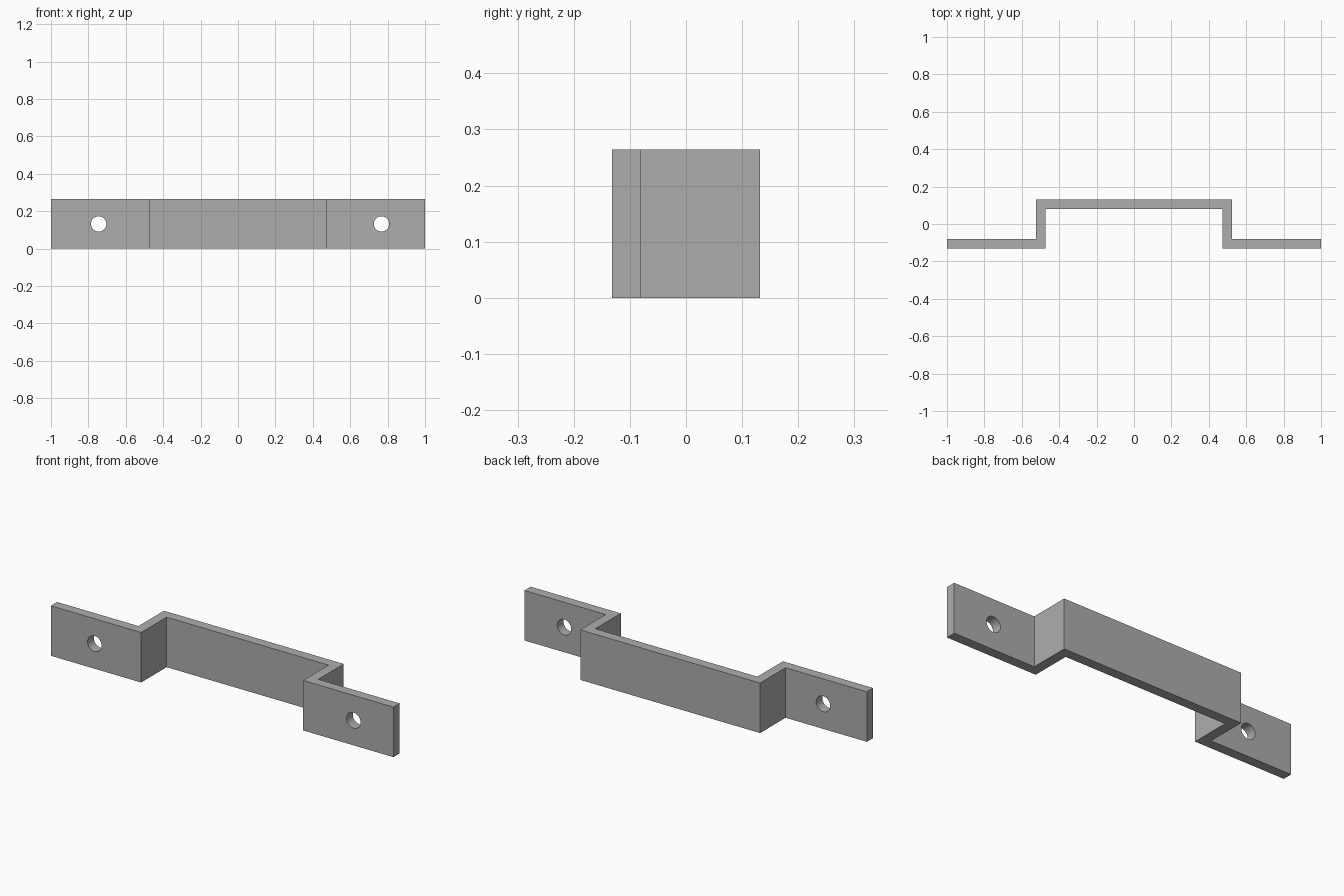
import bpy
import bmesh
from mathutils import Matrix

cube = bpy.data.objects.get("Cube")
if cube:
    bpy.data.objects.remove(cube, do_unlink=True)

HEIGHT, DEPTH, WALL = 0.264, 0.132, 0.052
LEG_IN, LEG_OUT = 0.473, 0.525
HOLE_RADIUS = 0.041

grey = bpy.data.materials.new("steel_grey")
grey.use_nodes = True
colour = (0.42, 0.42, 0.42, 1)
grey.diffuse_color = colour
grey.node_tree.nodes["Principled BSDF"].inputs["Base Color"].default_value = colour


def add_object(name, bm):
    bmesh.ops.recalc_face_normals(bm, faces=bm.faces)
    mesh = bpy.data.meshes.new(name)
    bm.to_mesh(mesh)
    bm.free()
    mesh.materials.append(grey)
    obj = bpy.data.objects.new(name, mesh)
    bpy.context.collection.objects.link(obj)
    return obj


# Bent strip: half outline mirrored across x, then extruded upward
half = [(LEG_IN, DEPTH - WALL), (LEG_IN, -DEPTH), (1, -DEPTH),
        (1, WALL - DEPTH), (LEG_OUT, WALL - DEPTH), (LEG_OUT, DEPTH)]
outline = half + [(-x, y) for x, y in reversed(half)]
bm = bmesh.new()
face = bm.faces.new([bm.verts.new((x, y, 0)) for x, y in outline])
extruded = bmesh.ops.extrude_face_region(bm, geom=[face])["geom"]
top = [v for v in extruded if isinstance(v, bmesh.types.BMVert)]
bmesh.ops.translate(bm, verts=top, vec=(0, 0, HEIGHT))
bracket = add_object("bracket", bm)

# Screw hole cutters, one through each flange
bm = bmesh.new()
for x in (-0.745, 0.767):
    place = Matrix.Translation((x, WALL / 2 - DEPTH, HEIGHT / 2)) @ Matrix.Rotation(1.570796, 4, "X")
    bmesh.ops.create_cone(bm, cap_ends=True, segments=48, radius1=HOLE_RADIUS,
                          radius2=HOLE_RADIUS, depth=WALL * 3, matrix=place)
cutter = add_object("screw_hole_cutter", bm)

cut = bracket.modifiers.new("screw_holes", "BOOLEAN")
cut.operation = "DIFFERENCE"
cut.solver = "EXACT"
cut.object = cutter

# Apply the cut and smooth only the hole walls
bpy.context.view_layer.objects.active = bracket
bracket.select_set(True)
bpy.ops.object.modifier_apply(modifier=cut.name)
bpy.data.objects.remove(cutter, do_unlink=True)
bpy.ops.object.shade_smooth_by_angle(angle=0.5)
